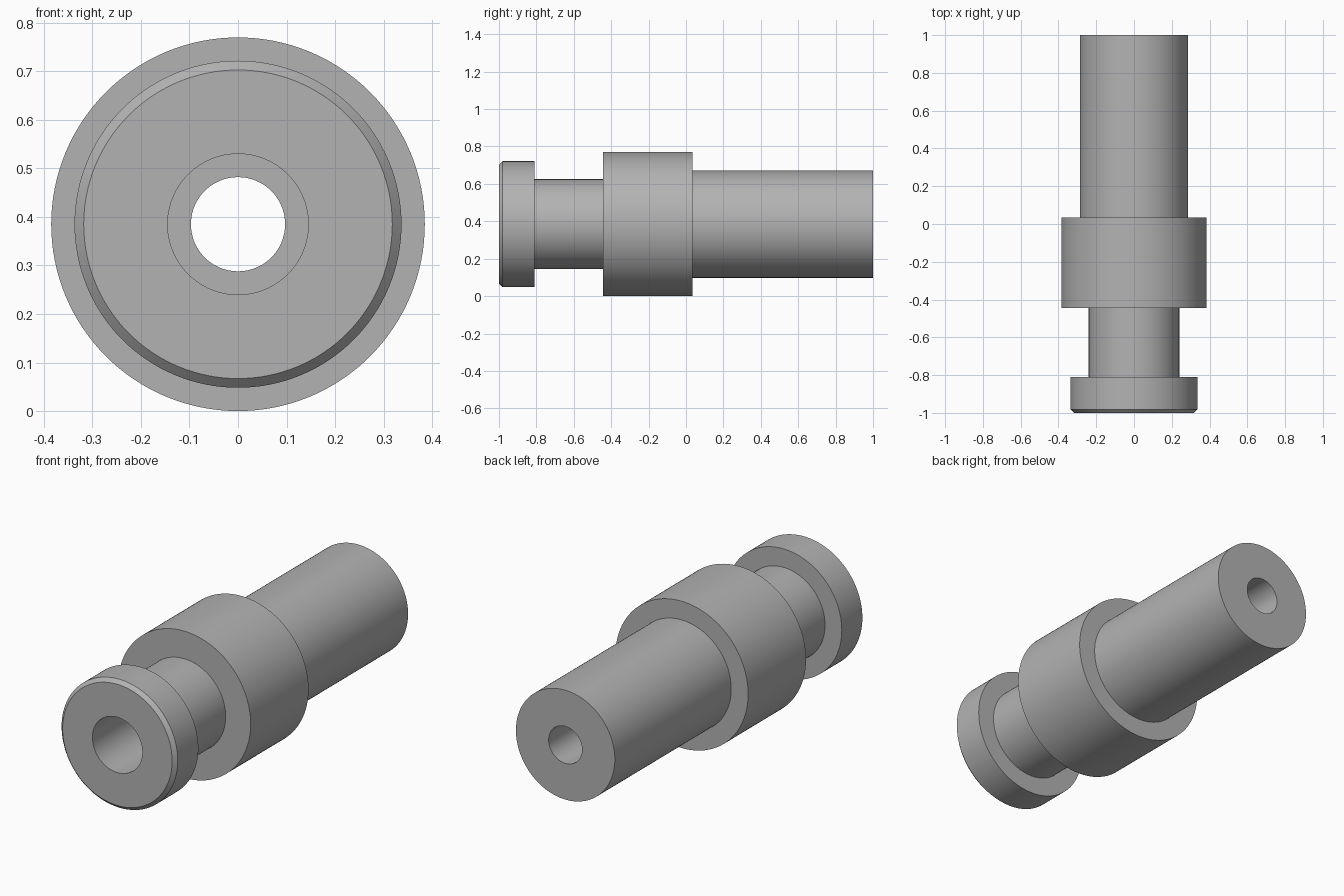
import bpy
import bmesh
from math import pi
from mathutils import Vector

cube = bpy.data.objects.get("Cube")
if cube:
    bpy.data.objects.remove(cube, do_unlink=True)

# Main dimensions
AXIS_Z = 0.385
SEGMENTS = 128
HEAD, NECK, COLLAR, SHAFT = 0.337, 0.24, 0.385, 0.287
WIDE_BORE, NARROW_BORE = 0.145, 0.097
CHAMFER = 0.019
FRONT, HEAD_END, COLLAR_START, COLLAR_END, BACK = -1, -0.81, -0.445, 0.035, 1
BORE_STEP = COLLAR_END

# Plain grey metal
grey = bpy.data.materials.new("grey metal")
grey.use_nodes = True
colour = (0.45, 0.45, 0.45, 1)
grey.diffuse_color = colour
grey.node_tree.nodes["Principled BSDF"].inputs["Base Color"].default_value = colour


def lathe(name, profile, material):
    """Turn a closed (y, radius) profile around the y axis."""
    bm = bmesh.new()
    verts = [bm.verts.new((0, y, r)) for y, r in profile]
    edges = [bm.edges.new((a, b)) for a, b in zip(verts, verts[1:] + verts[:1])]
    bmesh.ops.spin(bm, geom=verts + edges, cent=(0, 0, 0), axis=(0, 1, 0),
                   angle=2 * pi, steps=SEGMENTS, use_merge=True)
    bmesh.ops.remove_doubles(bm, verts=bm.verts, dist=0.0001)
    bmesh.ops.recalc_face_normals(bm, faces=bm.faces)
    bmesh.ops.translate(bm, verts=bm.verts, vec=Vector((0, 0, AXIS_Z)))
    mesh = bpy.data.meshes.new(name)
    bm.to_mesh(mesh)
    bm.free()
    mesh.materials.append(material)
    obj = bpy.data.objects.new(name, mesh)
    bpy.context.collection.objects.link(obj)
    bpy.ops.object.select_all(action="DESELECT")
    obj.select_set(True)
    bpy.context.view_layer.objects.active = obj
    bpy.ops.object.shade_smooth_by_angle(angle=pi / 6)
    return obj


# Stepped outside from the chamfered head to the shaft, then back along the bore
lathe("stepped_bushing", [
    (FRONT, WIDE_BORE),
    (FRONT, HEAD - CHAMFER),
    (FRONT + CHAMFER, HEAD),
    (HEAD_END, HEAD),
    (HEAD_END, NECK),
    (COLLAR_START, NECK),
    (COLLAR_START, COLLAR),
    (COLLAR_END, COLLAR),
    (COLLAR_END, SHAFT),
    (BACK, SHAFT),
    (BACK, NARROW_BORE),
    (BORE_STEP, NARROW_BORE),
    (BORE_STEP, WIDE_BORE),
], grey)
